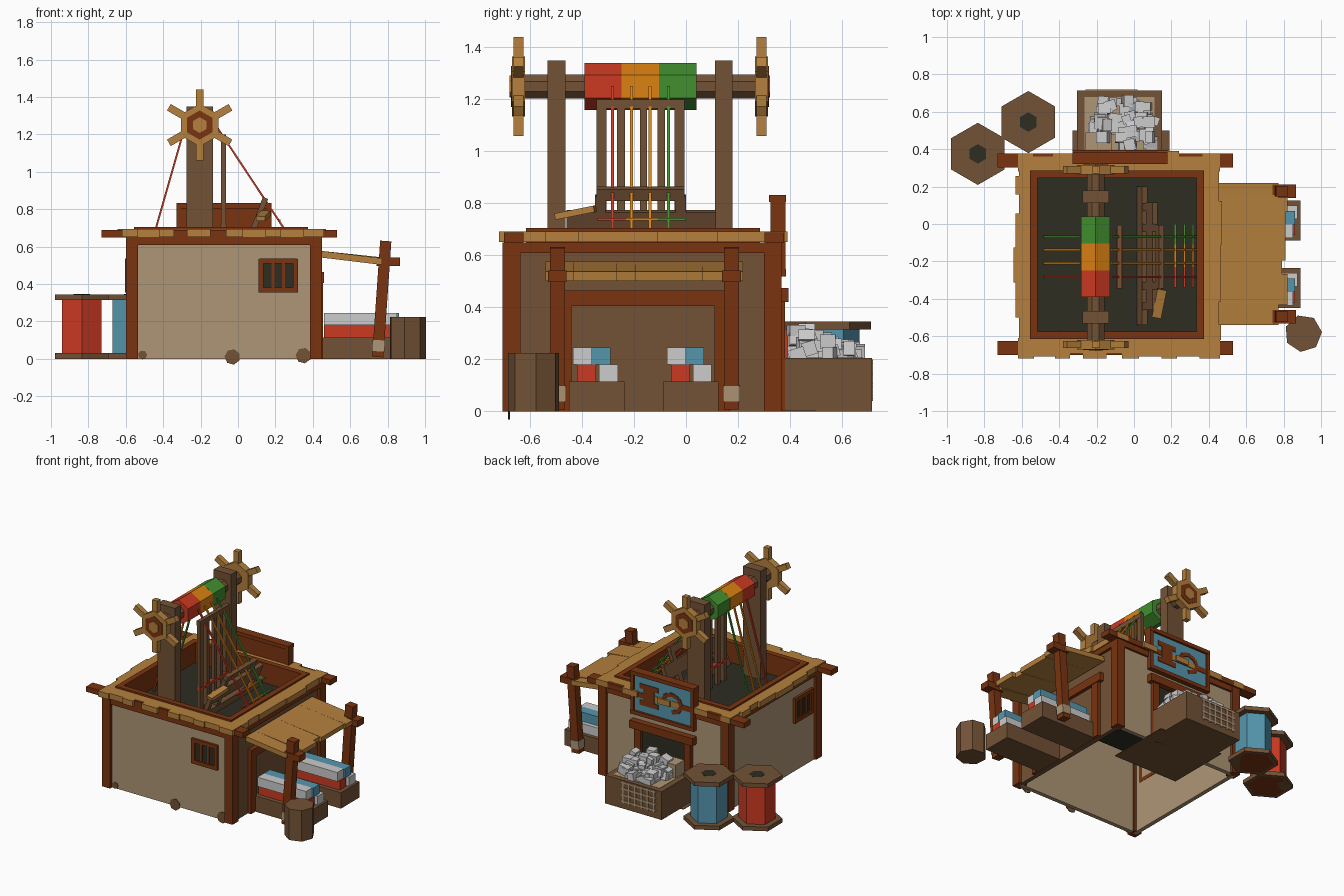
import bpy, bmesh, math, random
from mathutils import Vector, Matrix

random.seed(4)
cube = bpy.data.objects.get("Cube")
if cube:
    bpy.data.objects.remove(cube, do_unlink=True)


def material(name, code):
    srgb = [int(code[i:i + 2], 16) / 255 for i in range(0, 6, 2)]
    color = [((c + .055) / 1.055) ** 2.4 for c in srgb] + [1]
    mat = bpy.data.materials.new(name)
    mat.use_nodes = True
    mat.diffuse_color = color
    mat.node_tree.nodes["Principled BSDF"].inputs["Base Color"].default_value = color
    return mat


dark_wood = material("dark red wood", "7A3410")
brown = material("brown wood", "735236")
light_wood = material("light wood", "B5803D")
plaster = material("tan plaster", "AE9676")
shadow = material("dark opening", "2E2D22")
red = material("red cloth", "CC3A22")
teal = material("teal cloth", "5596AE")
white = material("white cloth", "CCCCCC")
orange = material("orange thread", "DC8212")
green = material("green thread", "42902F")


def finish(name, bm, mat):
    bmesh.ops.recalc_face_normals(bm, faces=bm.faces)
    mesh = bpy.data.meshes.new(name)
    bm.to_mesh(mesh)
    bm.free()
    mesh.materials.append(mat)
    obj = bpy.data.objects.new(name, mesh)
    bpy.context.collection.objects.link(obj)
    return obj


def block(name, mat, center, size, turn=Matrix()):
    bm = bmesh.new()
    place = Matrix.Translation(center) @ turn @ Matrix.Diagonal((*size, 1))
    bmesh.ops.create_cube(bm, size=1, matrix=place)
    return finish(name, bm, mat)


def box(name, mat, xs, ys, zs):
    spans = (xs, ys, zs)
    return block(name, mat, [sum(s) / 2 for s in spans], [s[1] - s[0] for s in spans])


def beam(name, mat, start, end, width, depth):
    """Square bar between two points; width runs along y where possible."""
    a, b = Vector(start), Vector(end)
    axis = (b - a).normalized()
    side = Vector((0, 1, 0)) if abs(axis.y) < .9 else Vector((1, 0, 0))
    third = axis.cross(side).normalized()
    turn = Matrix((third.cross(axis), third, axis)).transposed().to_4x4()
    return block(name, mat, (a + b) / 2, (width, depth, (b - a).length), turn)


def prism(name, mat, sides, radius, center, depth, along_y=False, spin=0):
    bm = bmesh.new()
    turn = Matrix.Rotation(math.pi / 2, 4, "X") if along_y else Matrix()
    place = Matrix.Translation(center) @ turn @ Matrix.Rotation(spin, 4, "Z")
    bmesh.ops.create_cone(bm, cap_ends=True, segments=sides, radius1=radius,
                          radius2=radius, depth=depth, matrix=place)
    return finish(name, bm, mat)


def border(name, mat, xs, ys, width, zs):
    for i, x in enumerate((xs[0], xs[1] - width)):
        box(f"{name}_side_{i}", mat, (x, x + width), ys, zs)
    for i, y in enumerate((ys[0], ys[1] - width)):
        box(f"{name}_end_{i}", mat, xs, (y, y + width), zs)


# House walls, open underneath
box("front_wall", plaster, (-.56, .41), (-.68, -.65), (0, .63))
box("back_wall", plaster, (-.56, .41), (.32, .35), (0, .63))
box("left_wall", plaster, (-.585, -.555), (-.67, .34), (0, .63))
box("right_wall", brown, (.4, .43), (-.67, .34), (0, .63))
for x in (-.6, .385):
    for y in (-.705, .3):
        box("corner_post", dark_wood, (x, x + .065), (y, y + .068), (0, .65))
border("wall_top_beam", dark_wood, (-.6, .45), (-.7, .365), .06, (.61, .65))

# Chipped plaster along the foot of the walls
for x, w, h in ((-.51, .04, .06), (-.03, .07, .03), (.35, .07, .05)):
    prism("plaster_chip", brown, 7, w * .6, (x, -.681, h * .35), .006, True, w * 9)

# Roof edge: long beams, ragged planks and a sunken floor
for y in (-.66, .342):
    box("roof_beam", dark_wood, (-.73, .53), (y - .04, y + .035), (.65, .688))


def planks(name, start, end, make):
    at = start
    while at < end - .01:
        nxt = min(at + random.uniform(.07, .13), end)
        make(name, at, nxt, random.choice((0, .012, .03)))
        at = nxt


for y_in, y_out in ((-.61, -.72), (.28, .39)):
    s = 1 if y_out > 0 else -1
    planks("roof_plank", -.62, .46, lambda n, a, b, j: box(
        n, light_wood, (a, b), sorted((y_in, y_out - s * j)), (.652, .693)))
planks("roof_plank_left", -.62, .3, lambda n, a, b, j: box(
    n, light_wood, (-.645 + j, -.55), (a, b), (.652, .693)))
planks("roof_plank_right", -.62, .3, lambda n, a, b, j: box(
    n, light_wood, (.37, .47 - j / 2), (a, b), (.652, .693)))
border("roof_rim", dark_wood, (-.555, .375), (-.615, .285), .04, (.55, .705))
box("sunken_floor", shadow, (-.54, .36), (-.6, .27), (.54, .56))


# Barred windows on the front and left walls
def window(name, center, on_front):
    def panel(part, mat, u, z, w, h, out):
        size = (w, out, h) if on_front else (out, w, h)
        shift = Vector((u, 0, z)) if on_front else Vector((0, u, z))
        block(f"{name}_{part}", mat, Vector(center) + shift, size)
    panel("opening", shadow, 0, 0, .19, .16, .03)
    for s in (-1, 1):
        panel("frame_side", dark_wood, s * .092, 0, .027, .18, .05)
        panel("frame_rail", dark_wood, 0, s * .077, .2, .027, .05)
        panel("bar", dark_wood, s * .028, 0, .018, .15, .042)


window("front_window", (.215, -.672, .445), True)
window("left_window", (-.578, -.5, .445), False)

# Right doorway
box("right_door", brown, (.42, .436), (-.46, .12), (0, .42))
for y in (-.5, .11):
    box("right_door_post", dark_wood, (.42, .455), (y, y + .06), (0, .46))
box("right_door_lintel", dark_wood, (.42, .46), (-.5, .2), (.405, .465))

# Awning with leaning posts
planks("awning_plank", -.54, .22, lambda n, a, b, j: beam(
    n, light_wood, (.44, a / 2 + b / 2, .56),
    (.82 - j if a > -.46 and b < .16 else .77, a / 2 + b / 2, .52), b - a, .035))
for y in (-.495, .175):
    beam("awning_post", dark_wood, (.747, y, .01), (.79, y, .63), .058, .06)
    box("awning_bracket", dark_wood, (.74, .865), (y - .036, y + .036), (.497, .543))
    beam("post_wrap", plaster, (.749, y, .04), (.753, y, .1), .066, .068)

# Cloth crates beneath the awning
for y in (-.343, .018):
    box("cloth_crate", brown, (.44, .89), (y - .107, y + .107), (0, .115))
    for mat, dy, z, reach in ((red, -.04, .147, .86), (white, .045, .147, .875),
                              (white, -.056, .213, .85), (teal, .016, .213, .86)):
        box("cloth_bolt", mat, (.46, reach), (y + dy - .036, y + dy + .036),
            (z - .033, z + .033))

# Stump
prism("stump", brown, 7, .1, (.905, -.585, .112), .225, spin=.3)

# Back doorway and stall sign
box("back_door", shadow, (-.27, .12), (.34, .354), (0, .42))
for x in (-.3, .1):
    box("back_door_post", dark_wood, (x, x + .05), (.34, .38), (0, .44))
box("back_door_lintel", dark_wood, (-.33, .18), (.33, .395), (.42, .475))
box("sign_board", dark_wood, (-.32, .17), (.33, .37), (.53, .82))
box("sign_panel", teal, (-.3, .15), (.368, .374), (.55, .8))
for z in (.52, .805):
    box("sign_rail", dark_wood, (-.33, .18), (.32, .385), (z, z + .027))
for x in (-.33, .155):
    box("sign_stile", dark_wood, (x, x + .025), (.325, .383), (.53, .82))
# Painted spool and loose thread on the sign
box("sign_spool", dark_wood, (-.01, .08), (.372, .379), (.61, .74))
for z in (.6, .72):
    box("sign_spool_end", dark_wood, (-.04, .11), (.372, .379), (z, z + .035))
thread = [Vector((-.15 + .075 * math.cos(t), .376, .675 + .065 * math.sin(t)))
          for t in (i * math.pi / 4 for i in range(7))]
for a, b in zip(thread, thread[1:]):
    beam("sign_thread", dark_wood, a, b, .006, .028)

# Wool crate behind the house
box("wool_crate", brown, (-.29, .14), (.38, .7), (0, .195))
border("wool_crate_rim", brown, (-.305, .15), (.38, .715), .04, (0, .205))
box("wool_bed", plaster, (-.265, .11), (.39, .68), (.19, .207))
box("wool_sack", plaster, (-.26, -.12), (.39, .49), (.2, .3))
for i in range(75):
    x, y = random.uniform(-.22, .11), random.uniform(.41, .66)
    top = .325 - .36 * (y - .4)
    size = [random.uniform(.04, .065) for k in range(3)]
    block("wool_tuft", white, (x, y, random.uniform(.21, top)), size,
          Matrix.Rotation(random.uniform(-.4, .4), 4, random.choice("XYZ")))
for i in range(6):
    x = -.25 + i * .05
    box("net_cord", plaster, (x, x + .012), (.712, .72), (.04, .2))
for i in range(4):
    z = .05 + i * .045
    box("net_row", plaster, (-.26, .02), (.712, .72), (z, z + .012))
box("ground_mat", brown, (-.33, .19), (.03, .5), (0, .004))

# Giant thread spools
for mat, x, y in ((red, -.835, .375), (teal, -.565, .545)):
    prism("spool_thread", mat, 6, .122, (x, y, .17), .31)
    for z in (.015, .33):
        prism("spool_flange", brown, 6, .166, (x, y, z), .03)
    prism("spool_hole", shadow, 6, .052, (x, y, .344), .005)
    prism("spool_underside", dark_wood, 6, .14, (x, y, .002), .004)

# Loom posts, axle and coloured roller
AX, AZ = -.205, 1.25
for y in (-.498, .145):
    box("loom_post", brown, (AX - .07, AX + .07), (y - .034, y + .034), (.55, 1.35))
prism("loom_axle", brown, 8, .05, (AX, -.18, AZ), .95, True, math.pi / 8)
for mat, y in ((red, -.319), (orange, -.176), (green, -.032)):
    prism("roller_band", mat, 6, .09, (AX, y, AZ), .143, True)

# Spoked wheels at both axle ends
for y in (-.645, .29):
    out = -1 if y < 0 else 1
    prism("wheel_hub", light_wood, 6, .115, (AX, y, AZ), .05, True)
    prism("wheel_inset", dark_wood, 6, .078, (AX, y + out * .024, AZ), .009, True)
    prism("wheel_cap", light_wood, 6, .042, (AX, y + out * .027, AZ), .014, True)
    for k in range(6):
        a = math.pi / 6 + k * math.pi / 3
        ray = Vector((math.cos(a), 0, math.sin(a)))
        hub = Vector((AX, y, AZ))
        beam("wheel_spoke", light_wood, hub + ray * .08, hub + ray * .19, .038, .04)

# Upright heddle frame
for y, w in ((-.325, .04), (-.25, .03), (-.163, .027), (-.095, .03), (-.025, .04)):
    box("heddle_slat", brown, (-.09, -.065), (y - w / 2, y + w / 2), (.55, 1.18))
box("heddle_top", brown, (-.092, -.063), (-.345, -.005), (1.165, 1.2))
box("heddle_cloth", red, (-.093, -.062), (-.345, -.02), (.7, .718))


# Leaning beater frame
def lean(z):
    return .03 + (z - .56) * .39


for name, low, high, y0, y1 in (("foot", .56, .63, -.54, .2), ("board", .68, .77, -.46, .115),
                                ("handle", .815, .86, -.345, -.005)):
    beam("beater_" + name, brown, (lean(low), (y0 + y1) / 2, low),
         (lean(high), (y0 + y1) / 2, high), y1 - y0, .03)
for y in (-.44, -.33, -.02, .09):
    top = .83 if -.4 < y < .05 else .72
    beam("beater_upright", brown, (lean(.56), y, .56), (lean(top), y, top), .04, .028)
beam("shuttle", light_wood, (.12, -.5, .75), (.15, -.35, .78), .05, .025)

# Warp threads and the woven cross threads
colors = (red, orange, orange, green)
for mat, y in zip(colors, (-.283, -.21, -.138, -.068)):
    beam("warp_left", mat, (AX - .085, y, 1.22), (-.48, y, .555), .012, .01)
    beam("warp_right", mat, (AX + .085, y, 1.25), (.33, y, .57), .012, .01)
for x in (.22, .27, .315):
    z = .57 + (.33 - x) * 1.5
    for mat, y0, y1 in ((red, -.34, -.23), (orange, -.23, -.11), (green, -.11, .0)):
        box("weft_thread", mat, (x - .006, x + .006), (y0, y1), (z, z + .01))
